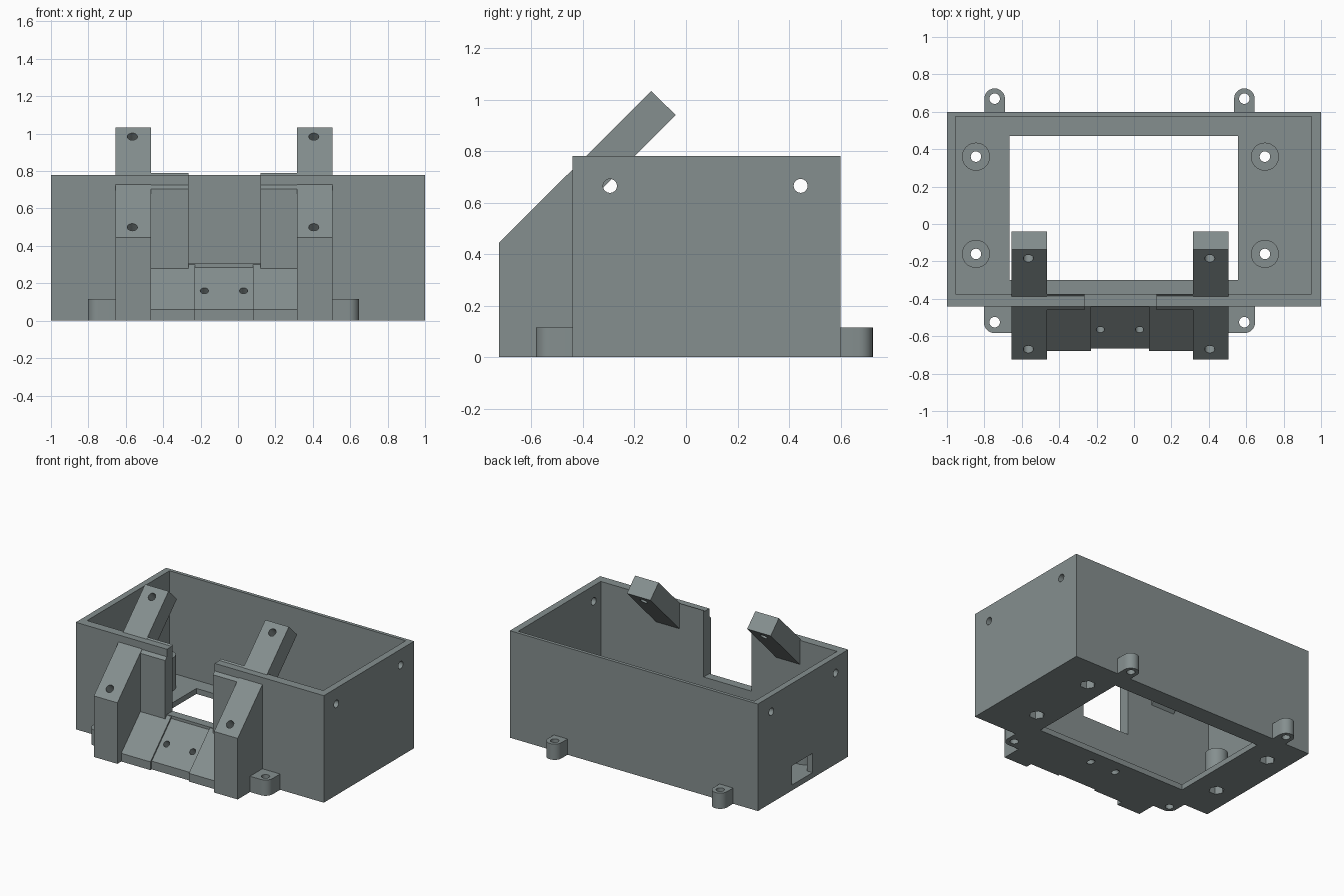
import bpy, bmesh, math
from mathutils import Vector

if "Cube" in bpy.data.objects:
    bpy.data.objects.remove(bpy.data.objects["Cube"])

grey = bpy.data.materials.new("slate_grey")
grey.diffuse_color = (0.235, 0.275, 0.275, 1)
grey.use_nodes = True
grey.node_tree.nodes["Principled BSDF"].inputs["Base Color"].default_value = grey.diffuse_color


def prism(name, points, axis, lo, hi):
    """Extrude a 2D outline: axis 'X' takes (y, z) points, axis 'Z' takes (x, y)."""
    place = (lambda p: (lo, *p)) if axis == 'X' else (lambda p: (*p, lo))
    bm = bmesh.new()
    face = bm.faces.new([bm.verts.new(place(p)) for p in points])
    out = bmesh.ops.extrude_face_region(bm, geom=[face])
    verts = [v for v in out["geom"] if isinstance(v, bmesh.types.BMVert)]
    shift = Vector((hi - lo, 0, 0)) if axis == 'X' else Vector((0, 0, hi - lo))
    bmesh.ops.translate(bm, verts=verts, vec=shift)
    bmesh.ops.recalc_face_normals(bm, faces=bm.faces)
    mesh = bpy.data.meshes.new(name)
    bm.to_mesh(mesh)
    bm.free()
    mesh.materials.append(grey)
    obj = bpy.data.objects.new(name, mesh)
    bpy.context.collection.objects.link(obj)
    return obj


def box(name, x, y, z):
    return prism(name, [(x[0], y[0]), (x[1], y[0]), (x[1], y[1]), (x[0], y[1])], 'Z', *z)


def rod(name, centre, direction, radius, length, sides=32):
    """Cylinder centred on a point and aligned to a direction."""
    ring = [(radius * math.cos(2 * math.pi * i / sides),
             radius * math.sin(2 * math.pi * i / sides)) for i in range(sides)]
    obj = prism(name, ring, 'Z', -length / 2, length / 2)
    turn = Vector((0, 0, 1)).rotation_difference(Vector(direction)).to_matrix().to_4x4()
    obj.data.transform(turn)
    obj.data.transform(turn.Translation(Vector(centre)))
    return obj


def boolean(obj, tool, mode='DIFFERENCE'):
    mod = obj.modifiers.new("shape", 'BOOLEAN')
    mod.operation, mod.solver, mod.object = mode, 'EXACT', tool
    bpy.context.view_layer.objects.active = obj
    bpy.ops.object.modifier_apply(modifier=mod.name)
    bpy.data.objects.remove(tool)


def arc(cx, cy, r, start, end, n=12):
    return [(cx + r * math.cos(math.radians(start + (end - start) * i / n)),
             cy + r * math.sin(math.radians(start + (end - start) * i / n)))
            for i in range(n + 1)]


SLANT = (0, 1, -1)

# Open box with a floor window and a slot in the front wall
case = box("case", (-1, 1), (-0.44, 0.60), (0, 0.78))
boolean(case, box("cavity", (-0.955, 0.95), (-0.375, 0.575), (0.04, 1)))
boolean(case, box("floor_window", (-0.665, 0.555), (-0.30, 0.47), (-0.1, 0.2)))
boolean(case, box("front_slot", (-0.265, 0.12), (-0.6, -0.36), (0.305, 1)))
boolean(case, box("cable_port", (-1.1, -0.9), (-0.03, 0.21), (0.04, 0.18)))

# Screw holes through both side walls
for y in (-0.295, 0.445):
    for x in (-0.98, 0.98):
        boolean(case, rod("wall_hole", (x, y, 0.665), (1, 0, 0), 0.027, 0.2))

# Standoffs with screw holes and hexagonal nut pockets underneath
for x in (-0.845, 0.70):
    for y in (-0.16, 0.36):
        boolean(case, rod("standoff", (x, y, 0.15), (0, 0, 1), 0.075, 0.26), 'UNION')
        boolean(case, rod("screw_hole", (x, y, 0.15), (0, 0, 1), 0.028, 0.6))
        boolean(case, rod("nut_pocket", (x, y, 0), (0, 0, 1), 0.052, 0.14, 6))

# Slanted side arms with screw holes square to the slope
arm_profile = [(-0.725, 0), (-0.725, 0.445), (-0.135, 1.033),
               (-0.04, 0.94), (-0.378, 0.602), (-0.378, 0)]
arms = []
for name, x0, x1 in (("left_arm", -0.655, -0.465), ("right_arm", 0.315, 0.505)):
    arm = prism(name, arm_profile, 'X', x0, x1)
    for y, z in ((-0.185, 0.985), (-0.67, 0.50)):
        boolean(arm, rod("arm_hole", ((x0 + x1) / 2 - 0.005, y, z), SLANT, 0.027, 0.4))
    arms.append(arm)

# Upright wings and low ramps beside the arms
wing_profile = [(-0.46, 0.2), (-0.46, 0.705), (-0.375, 0.79), (-0.375, 0.2)]
ramp_profile = [(-0.68, 0), (-0.68, 0.06), (-0.435, 0.305), (-0.38, 0.305), (-0.38, 0)]
wings = [prism("left_wing", wing_profile, 'X', -0.465, -0.265),
         prism("right_wing", wing_profile, 'X', 0.12, 0.315)]
ramps = [prism("left_ramp", ramp_profile, 'X', -0.465, -0.23),
         prism("right_ramp", ramp_profile, 'X', 0.08, 0.315)]

# Recessed middle ramp with two slanted holes continuing through the case floor
middle_profile = [(-0.665, 0), (-0.665, 0.06), (-0.42, 0.305), (-0.38, 0.305), (-0.38, 0)]
middle = prism("middle_ramp", middle_profile, 'X', -0.23, 0.08)
for x in (-0.18, 0.03):
    for part in (middle, case):
        boolean(part, rod("ramp_hole", (x, -0.485, 0.08), SLANT, 0.022, 0.4))

# Rounded mounting tabs: free-standing at the back, joined to the arms in front
tabs = []
for side, cx, s in (("left", -0.745, -1), ("right", 0.59, 1)):
    back = [(cx + 0.055, 0.59)] + arc(cx, 0.67, 0.055, 0, 180) + [(cx - 0.055, 0.59)]
    front = ([(cx + s * 0.058, -0.43)]
             + arc(cx, -0.525, 0.058, 0 if s > 0 else 180, -90 if s > 0 else 270)
             + [(cx - s * 0.1, -0.583), (cx - s * 0.1, -0.43)])
    for where, outline, cy in (("back", back, 0.67), ("front", front, -0.525)):
        tab = prism(f"{where}_{side}_tab", outline, 'Z', 0, 0.115)
        boolean(tab, rod("tab_hole", (cx, cy, 0.05), (0, 0, 1), 0.028, 0.4))
        tabs.append(tab)

# Smooth the round surfaces, keep the edges crisp
bpy.ops.object.select_all(action='DESELECT')
for obj in [case, middle] + arms + wings + ramps + tabs:
    obj.select_set(True)
bpy.context.view_layer.objects.active = case
bpy.ops.object.shade_smooth_by_angle(angle=math.radians(30))
